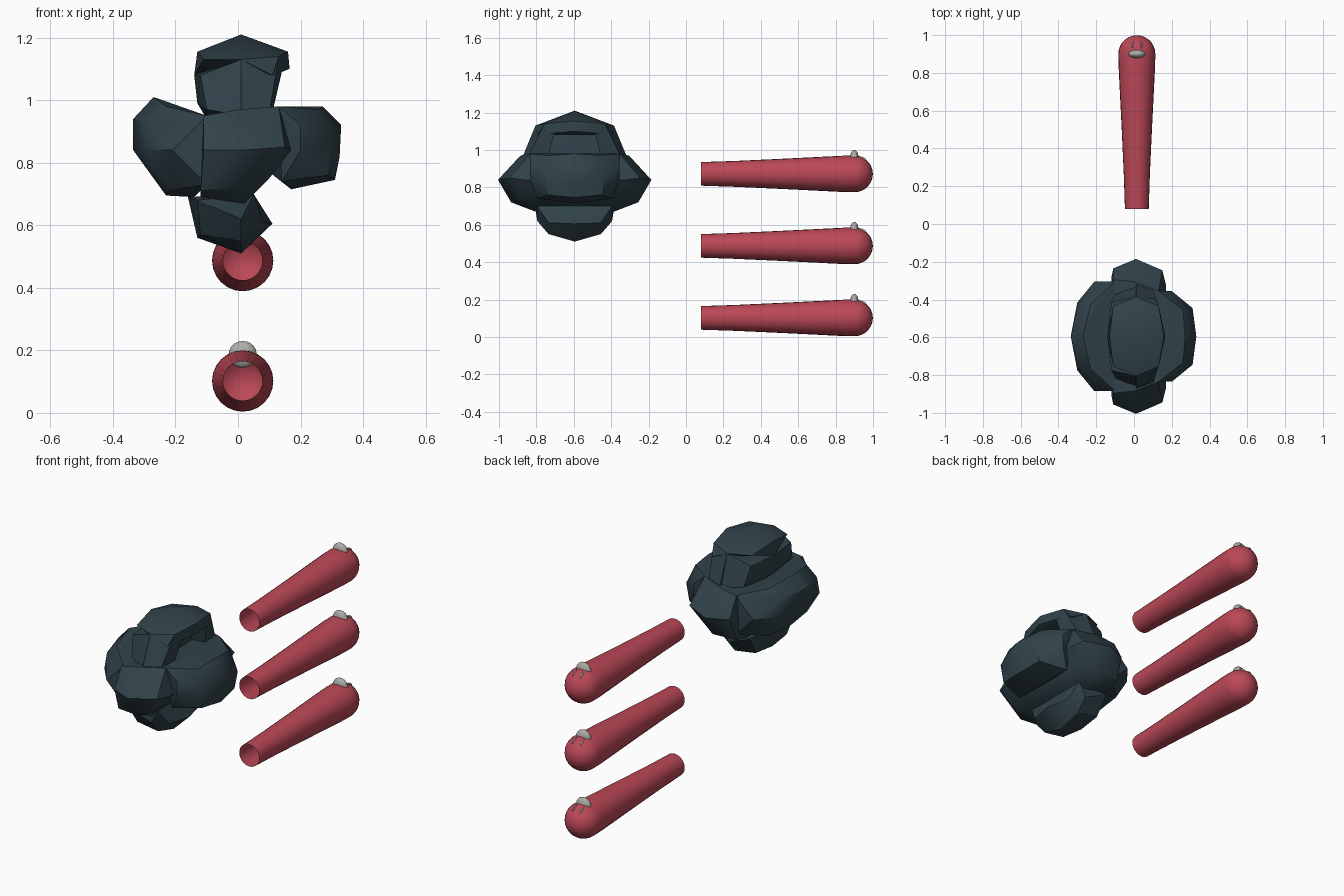
import bpy
import bmesh
from math import sin, cos, pi, radians
from mathutils import Matrix, Vector

default_cube = bpy.data.objects.get("Cube")
if default_cube:
    bpy.data.objects.remove(default_cube, do_unlink=True)


def make_material(name, colour):
    material = bpy.data.materials.new(name)
    material.use_nodes = True
    rgba = (*colour, 1)
    material.diffuse_color = rgba
    shader = material.node_tree.nodes["Principled BSDF"]
    shader.inputs["Base Color"].default_value = rgba
    shader.inputs["Roughness"].default_value = 0.8
    return material


slate = make_material("dark slate", (0.03, 0.055, 0.068))
red = make_material("dusty red", (0.5, 0.065, 0.095))
grey = make_material("pale grey", (0.42, 0.42, 0.39))


def finish(name, bm, material, angle):
    """Turn a bmesh into a shaded, coloured object."""
    mesh = bpy.data.meshes.new(name)
    bm.to_mesh(mesh)
    bm.free()
    mesh.materials.append(material)
    obj = bpy.data.objects.new(name, mesh)
    bpy.context.collection.objects.link(obj)
    bpy.ops.object.select_all(action="DESELECT")
    obj.select_set(True)
    bpy.context.view_layer.objects.active = obj
    bpy.ops.object.shade_smooth_by_angle(angle=radians(angle))
    return obj


ROCK_Y = -0.595


def rock_lobe(name, points, mirrored=True):
    """Faceted hull around points (x, depth, z) in hundredths, mirrored front to back."""
    bm = bmesh.new()
    for x, depth, z in points:
        sides = {depth, -depth} if mirrored else {depth}
        for d in sorted(sides):
            bm.verts.new((x / 100, ROCK_Y + d / 100, z / 100))
    hull = bmesh.ops.convex_hull(bm, input=bm.verts[:])
    unused = {v for v in hull["geom_interior"] + hull["geom_unused"]
              if isinstance(v, bmesh.types.BMVert)}
    bmesh.ops.delete(bm, geom=list(unused), context="VERTS")
    bmesh.ops.recalc_face_normals(bm, faces=bm.faces[:])
    return finish(name, bm, slate, 32)


# Central mass of the rock, running front to back
rock_lobe("rock_core", [
    (1, 41, 84), (-11, 36, 84), (15, 35, 85), (-11, 30, 95), (0, 29, 97),
    (13, 24, 98), (-12, 31, 71), (1, 34, 72), (10, 30, 75), (-12, 20, 69),
    (2, 21, 67), (17, 27, 84),
])

# Side lobes
rock_lobe("rock_right_lobe", [
    (-33.5, 0, 84), (-33.5, 0, 94), (-27, 0, 101), (-30, 18, 84),
    (-29, 17, 93), (-23, 17, 98), (-21, 29, 84), (-23, 0, 69.5),
    (-22, 18, 71), (-10, 29, 95), (-10, 29, 73), (-14, 0, 69),
])
rock_lobe("rock_left_lobe", [
    (33, 0, 92), (27, 0, 98), (32.5, 0, 82), (31, 0, 74.5), (17, 0, 71.5),
    (31, 15, 86), (29, 15, 76), (26, 14, 97), (20, 24, 92), (20, 24, 84),
    (13, 24, 98), (14, 20, 74), (10, 0, 77),
])

# Bottom lobe
rock_lobe("rock_bottom_lobe", [
    (1, 0, 51), (-13, 0, 56), (-12, 14, 57), (1, 14, 55), (11, 0, 60.5),
    (8, 14, 61), (-16, 0, 69), (-13, 21, 68), (1, 20, 62), (4, 0, 68),
    (5, 20, 70),
])

# Top lobe: a roof on two piers and a back wall, leaving a pocket at the left
rock_lobe("rock_top_roof", [
    (1, 0, 121), (1, 21, 113), (-13, 0, 115.5), (-11, 16, 113), (-14, 0, 108),
    (16, 0, 115.5), (16.5, 0, 110), (13, 16, 114), (14, 12, 109), (11, 20, 108),
])
rock_lobe("rock_top_wall", [
    (-14, 0, 108), (-12, 18, 108), (-13, 10, 99), (-10, 22, 97), (-10, 0, 94),
    (1, 21, 113), (3, 0, 112), (4, 0, 94), (2, 27, 95), (3, 14, 108),
])
for name, side in (("front", -1), ("back", 1)):
    rock_lobe("rock_top_pier_" + name, [
        (x, depth * side, z) for x, depth, z in (
            (1, 21, 113), (13, 16, 114), (14, 11, 109), (1, 11, 109),
            (10, 25, 96), (11, 14, 96), (1, 28, 96), (1, 14, 96))
    ], mirrored=False)


# Worms
WORM_X = 0.015
HEAD_Y = 0.901
HEAD_R = 0.098
SIDES = 24


def worm_body(name, z):
    """Tapered tube with an open tail and a domed head."""
    profile = [(0.08, 0.063), (0.26, 0.069), (0.5, 0.08), (0.72, 0.091), (0.84, 0.097)]
    for step in range(7):
        a = step * pi / 2 / 7
        profile.append((HEAD_Y + HEAD_R * sin(a), HEAD_R * cos(a)))
    bm = bmesh.new()
    rings = []
    for y, r in profile:
        rings.append([bm.verts.new((WORM_X + r * cos(t), y, z + r * sin(t)))
                      for t in (2 * pi * i / SIDES for i in range(SIDES))])
    for ring, following in zip(rings, rings[1:]):
        for i in range(SIDES):
            j = (i + 1) % SIDES
            bm.faces.new((ring[i], following[i], following[j], ring[j]))
    tip = bm.verts.new((WORM_X, HEAD_Y + HEAD_R, z))
    for i in range(SIDES):
        bm.faces.new((rings[-1][i], tip, rings[-1][(i + 1) % SIDES]))
    finish(name, bm, red, 50)


def pebble(name, centre, radii, tilt=0):
    """Small ellipsoid half sunk into the head."""
    bm = bmesh.new()
    place = (Matrix.Translation(Vector(centre)) @ Matrix.Rotation(radians(tilt), 4, "X")
             @ Matrix.Diagonal((*radii, 1)))
    bmesh.ops.create_uvsphere(bm, u_segments=16, v_segments=10, radius=1, matrix=place)
    finish(name, bm, grey, 50)


for level, label in enumerate(("lower", "middle", "upper")):
    z = 0.102 + 0.385 * level
    worm_body(label + "_worm_body", z)
    pebble(label + "_worm_crest", (WORM_X, 0.9, z + 0.085), (0.045, 0.023, 0.043))
    for side, x in (("left", 0.024), ("right", -0.024)):
        pebble(label + "_worm_" + side + "_nostril", (WORM_X + x, 0.95, z + 0.08),
               (0.005, 0.022, 0.007), -32)
